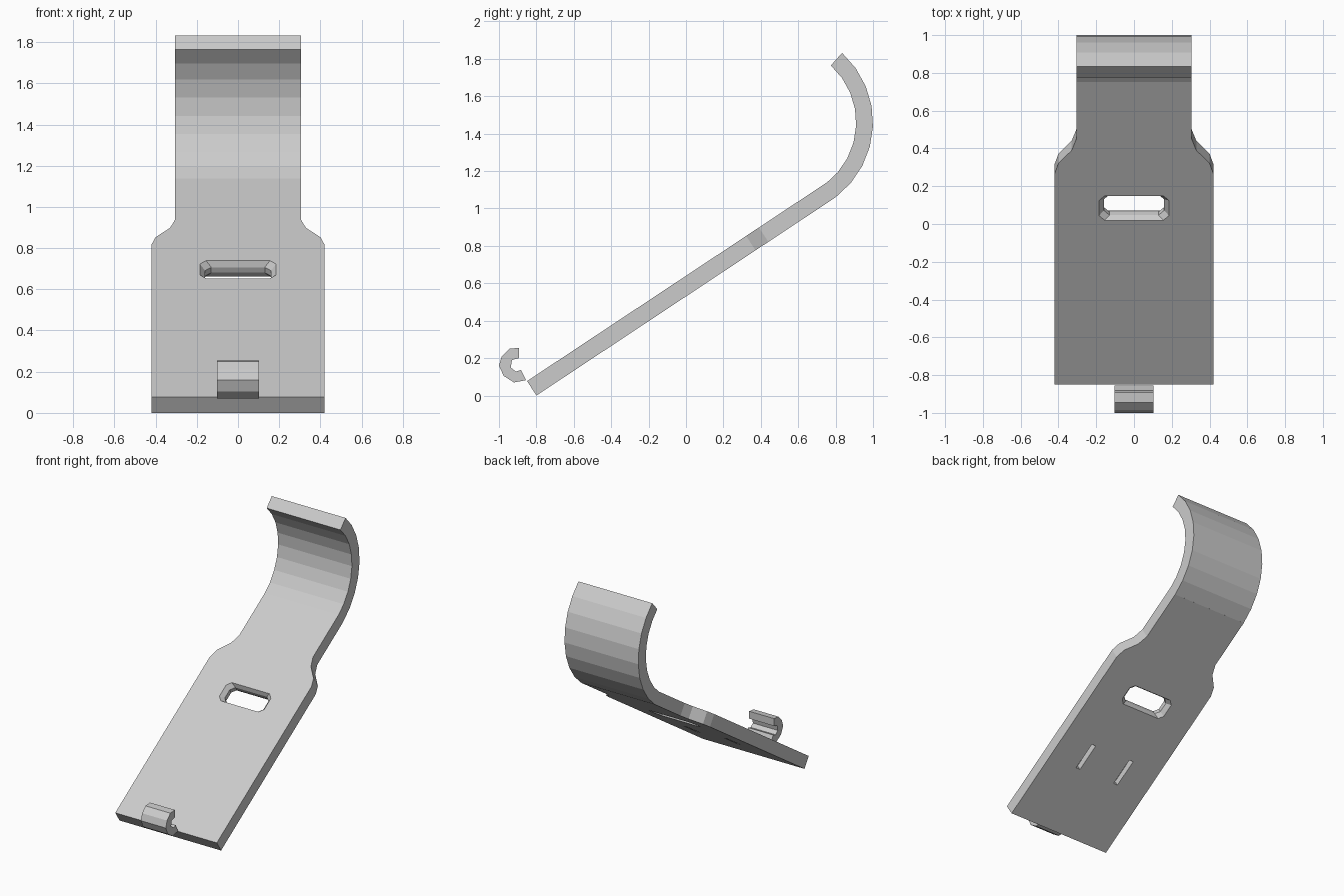
import bpy, bmesh
from math import sin, cos, radians
from mathutils import Vector

if "Cube" in bpy.data.objects:
    bpy.data.objects.remove(bpy.data.objects["Cube"])

# Inclined plate frame: u runs up the slope, n is the upper-face normal
ORIGIN = Vector((0, -0.85, 0.077))
U = Vector((0, 1.6, 1.06)).normalized()
N = Vector((0, -U.z, U.y))
THICK = 0.092
LENGTH = 1.92


def on_plate(x, u, n):
    return Vector((x, 0, 0)) + ORIGIN + U * u + N * n


def loft(name, rings):
    """Closed solid through equal-sized loops, capped at both ends."""
    bm = bmesh.new()
    loops = [[bm.verts.new(p) for p in ring] for ring in rings]
    for a, b in zip(loops, loops[1:]):
        for i in range(len(a)):
            j = (i + 1) % len(a)
            bm.faces.new((a[i], a[j], b[j], b[i]))
    bm.faces.new(loops[0])
    bm.faces.new(loops[-1])
    bmesh.ops.recalc_face_normals(bm, faces=bm.faces)
    mesh = bpy.data.meshes.new(name)
    bm.to_mesh(mesh)
    bm.free()
    obj = bpy.data.objects.new(name, mesh)
    bpy.context.collection.objects.link(obj)
    return obj


def extrude_side(name, profile, half_width):
    return loft(name, [[Vector((x, y, z)) for y, z in profile]
                       for x in (-half_width, half_width)])


def cut(target, cutter):
    mod = target.modifiers.new("cut", 'BOOLEAN')
    mod.operation = 'DIFFERENCE'
    mod.solver = 'EXACT'
    mod.object = cutter
    bpy.context.view_layer.objects.active = target
    bpy.ops.object.modifier_apply(modifier=mod.name)
    bpy.data.objects.remove(cutter)


# Plate with shoulders narrowing to the neck
half = [(0.42, 0), (0.42, 1.34), (0.40, 1.405), (0.33, 1.487),
        (0.305, 1.56), (0.305, LENGTH)]
outline = half + [(-x, u) for x, u in reversed(half)]
plate = loft("plate", [[on_plate(x, u, n) for x, u in outline] for n in (-THICK, 0)])


# Through slot with flared mouths and clipped corners
def slot_ring(hx, hu, n, c=0.03):
    pts = [(hx, -hu + c), (hx, hu - c), (hx - c, hu), (-hx + c, hu),
           (-hx, hu - c), (-hx, -hu + c), (-hx + c, -hu), (hx - c, -hu)]
    return [on_plate(x, 1.121 + u, n) for x, u in pts]


cut(plate, loft("slot_cutter", [
    slot_ring(0.185, 0.078, 0.02), slot_ring(0.185, 0.078, 0),
    slot_ring(0.16, 0.065, -0.03), slot_ring(0.16, 0.065, -0.062),
    slot_ring(0.185, 0.078, -THICK), slot_ring(0.185, 0.078, -THICK - 0.02)]))

# Two shallow grooves on the underside
for side in (-1, 1):
    ring = [(-0.017, 0.485), (0.017, 0.485), (0.017, 0.685), (-0.017, 0.685)]
    cut(plate, loft("groove_cutter", [
        [on_plate(side * 0.167 + x, u, n) for x, u in ring]
        for n in (-THICK - 0.03, -0.045)]))

# Curved hook at the upper end
SEG = 8
angles = [radians(-53 + 101 * i / SEG) for i in range(SEG + 1)]
arc = [(0.5 + 0.5 * cos(a), 1.46 + 0.5 * sin(a)) for a in angles]
arc += [(0.5 + 0.41 * cos(a), 1.46 + 0.41 * sin(a)) for a in reversed(angles)]
extrude_side("hook", arc, 0.305)

# Small C-shaped clip at the lower end
clip = [(-0.893, 0.255), (-0.945, 0.25), (-0.985, 0.21), (-1.0, 0.16),
        (-0.975, 0.105), (-0.92, 0.07), (-0.855, 0.082),
        (-0.882, 0.137), (-0.91, 0.128), (-0.937, 0.15), (-0.93, 0.19),
        (-0.893, 0.2)]
extrude_side("clip", clip, 0.103)
